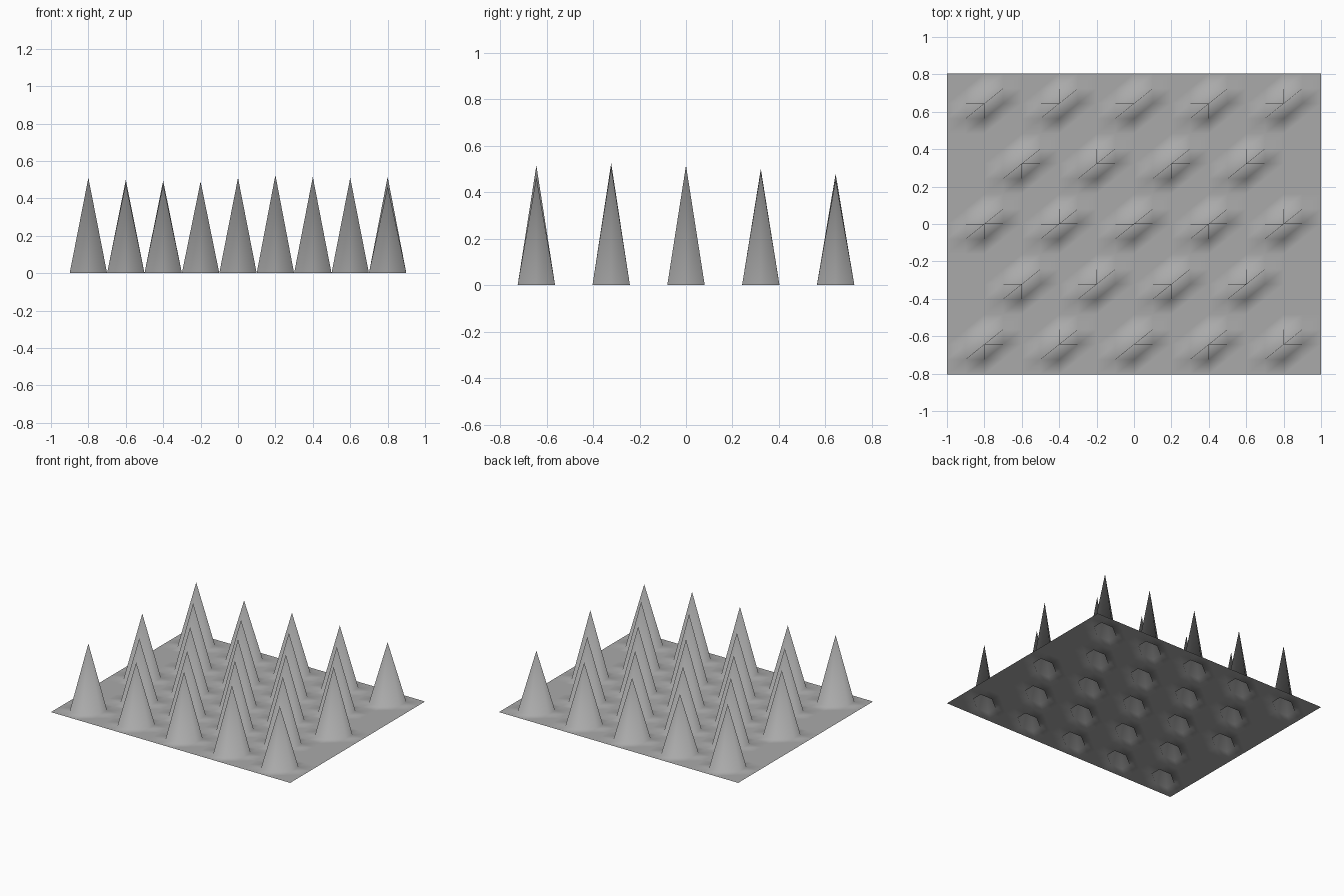
import bpy
import bmesh

cube = bpy.data.objects.get("Cube")
if cube:
    bpy.data.objects.remove(cube, do_unlink=True)

CELLS = 20
HALF_DEPTH = 0.805

# Spike heights, one staggered row per line, front to back, left to right
SPIKE_ROWS = [
    [0.51, 0.475, 0.51, 0.515, 0.465],
    [0.48, 0.49, 0.525, 0.51],
    [0.49, 0.495, 0.51, 0.50, 0.515],
    [0.50, 0.48, 0.49, 0.49],
    [0.48, 0.45, 0.465, 0.475, 0.455],
]

# Grey material
grey = bpy.data.materials.new("plain grey")
grey.use_nodes = True
colour = (0.4, 0.4, 0.4, 1.0)
grey.diffuse_color = colour
grey.node_tree.nodes["Principled BSDF"].inputs["Base Color"].default_value = colour

# Flat sheet, every cell split along the same diagonal
bm = bmesh.new()
bmesh.ops.create_grid(bm, x_segments=CELLS, y_segments=CELLS, size=1.0)
for face in list(bm.faces):
    corners = sorted(face.verts, key=lambda v: v.co.x + v.co.y)
    bmesh.utils.face_split(face, corners[0], corners[-1])

# Find sheet points by column and row
points = {}
for v in bm.verts:
    column = round((v.co.x + 1) * CELLS / 2)
    row = round((v.co.y + 1) * CELLS / 2)
    points[column, row] = v
    v.co.y *= HALF_DEPTH

# Pull the spikes up out of the sheet
for r, heights in enumerate(SPIKE_ROWS):
    start = 2 if r % 2 == 0 else 4
    for c, height in enumerate(heights):
        points[start + 4 * c, 2 + 4 * r].co.z = height

for face in bm.faces:
    face.smooth = True
bm.normal_update()

mesh = bpy.data.meshes.new("spiked_sheet")
bm.to_mesh(mesh)
bm.free()
mesh.materials.append(grey)
sheet = bpy.data.objects.new("spiked_sheet", mesh)
bpy.context.collection.objects.link(sheet)
